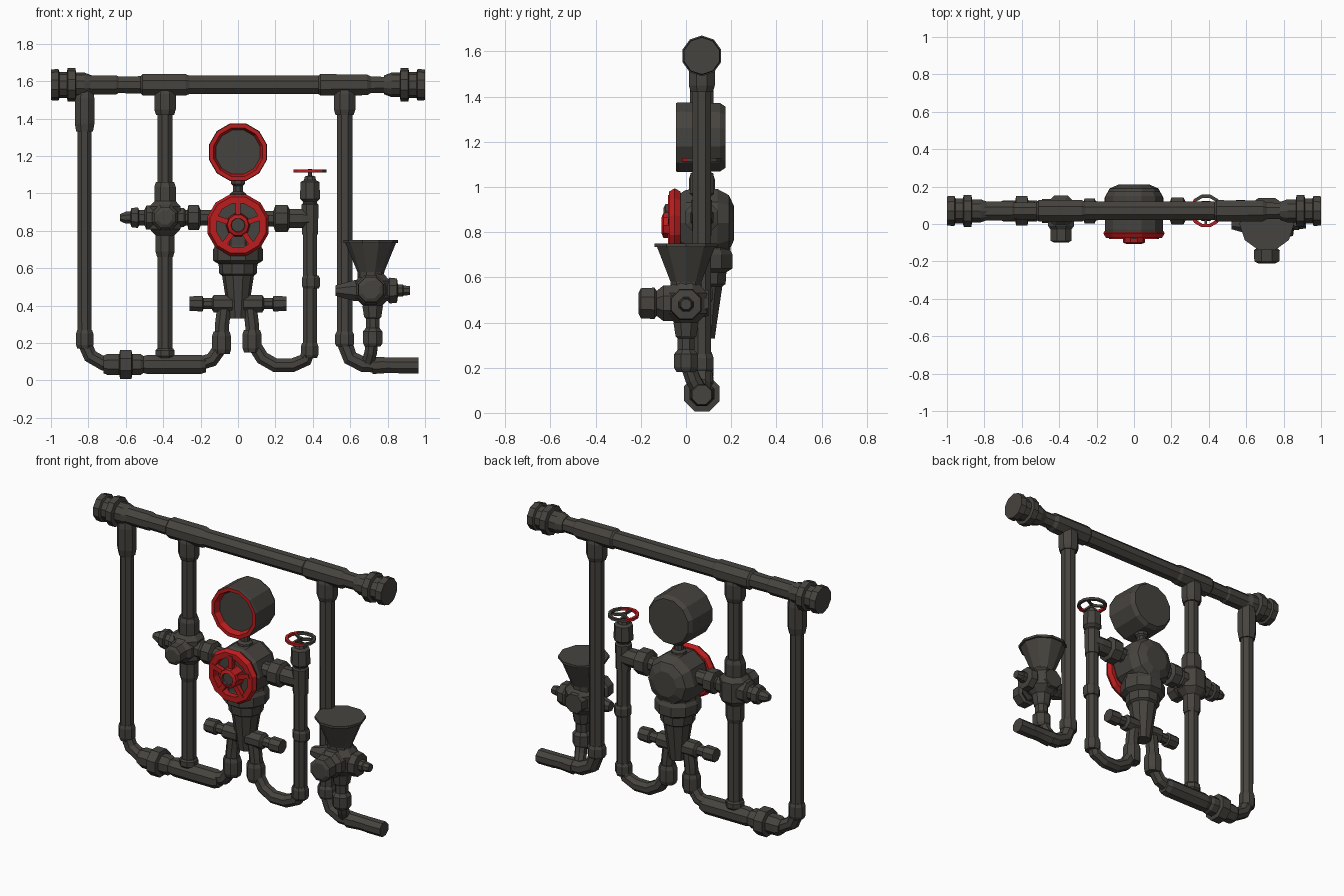
import bpy, bmesh, math
from mathutils import Vector


def material(name, rgb):
    m = bpy.data.materials.new(name)
    m.diffuse_color = (*rgb, 1)
    return m


IRON = material("dark iron", (0.062, 0.057, 0.049))
RED = material("red paint", (0.5, 0.012, 0.013))
Y = 0.07  # common plane of the pipework


def loft(name, rings, sides=8, closed=False, red=()):
    """Skin rings of (centre, normal, radius); bands listed in red are painted."""
    bm = bmesh.new()
    loops = []
    for c, n, r in rings:
        n = Vector(n).normalized()
        u = Vector((0, 0, 1)) if abs(n.y) > 0.9 else Vector((0, 1, 0))
        u = (u - n * u.dot(n)).normalized()
        v = n.cross(u)
        loops.append([bm.verts.new(Vector(c) + r * (math.cos(a) * u + math.sin(a) * v))
                      for a in (2 * math.pi * (k + 0.5) / sides for k in range(sides))])
    count = len(loops)
    for i in range(count if closed else count - 1):
        a, b = loops[i], loops[(i + 1) % count]
        for k in range(sides):
            j = (k + 1) % sides
            f = bm.faces.new((a[k], a[j], b[j], b[k]))
            f.material_index = 1 if i in red else 0
    if not closed:
        bm.faces.new(loops[0])
        bm.faces.new(loops[-1])
    bmesh.ops.recalc_face_normals(bm, faces=bm.faces)
    me = bpy.data.meshes.new(name)
    bm.to_mesh(me)
    bm.free()
    me.materials.append(IRON)
    me.materials.append(RED)
    ob = bpy.data.objects.new(name, me)
    bpy.context.collection.objects.link(ob)
    return ob


def turned(name, origin, axis, profile, **kw):
    """Turned part: profile of (distance along axis, radius)."""
    axis = Vector(axis)
    return loft(name, [(Vector(origin) + axis * t, axis, r) for t, r in profile], **kw)


def pipe(name, points, r, **kw):
    """Bent pipe through points (x, z) or (x, y, z)."""
    p = [Vector(q) if len(q) == 3 else Vector((q[0], Y, q[1])) for q in points]
    rings = []
    for i, c in enumerate(p):
        d = Vector()
        if i:
            d += (c - p[i - 1]).normalized()
        if i < len(p) - 1:
            d += (p[i + 1] - c).normalized()
        rings.append((c, d, r))
    return loft(name, rings, **kw)


def collar(name, x, z0, z1, r):
    h = z1 - z0
    turned(name, (x, Y, z0), (0, 0, 1), [(0, r * 0.85), (h * 0.2, r), (h * 0.8, r), (h, r * 0.85)])


X, YA, Z = (1, 0, 0), (0, 1, 0), (0, 0, 1)

# Header pipe along the top, with sleeves and end flanges
turned("header_pipe", (0, Y, 1.58), X, [
    (-0.85, 0.05), (-0.8, 0.055), (-0.65, 0.055), (-0.64, 0.048), (-0.52, 0.05), (-0.51, 0.062),
    (-0.28, 0.062), (-0.26, 0.053), (0.43, 0.053), (0.44, 0.062), (0.69, 0.06),
    (0.71, 0.048), (0.85, 0.045)])
for s, side in ((-1, "left"), (1, "right")):
    turned("end_flange_" + side, (0, Y, 1.58), (s, 0, 0), [
        (0.78, 0.05), (0.82, 0.065), (0.865, 0.065), (0.87, 0.09), (0.91, 0.09), (0.915, 0.07),
        (0.955, 0.07), (0.96, 0.085), (1.0, 0.082)], sides=10)

# Left loop: down, round the bottom and up to the centre
pipe("left_loop_pipe", [(-0.82, 1.55), (-0.82, 0.2), (-0.79, 0.13), (-0.72, 0.09),
                        (-0.22, 0.085), (-0.14, 0.11), (-0.09, 0.18), (-0.085, 0.3), (-0.07, 0.42)], 0.041)
collar("left_top_collar", -0.82, 1.33, 1.55, 0.057)
collar("left_bottom_collar", -0.82, 0.17, 0.27, 0.05)
turned("pipe_union", (-0.6, Y, 0.085), X, [
    (-0.12, 0.05), (-0.1, 0.06), (-0.035, 0.06), (-0.03, 0.085), (0.03, 0.085), (0.035, 0.06),
    (0.08, 0.06), (0.1, 0.045)])
turned("bottom_tee", (-0.34, Y, 0.085), X, [(-0.18, 0.045), (-0.14, 0.056), (0.14, 0.056), (0.17, 0.045)])
collar("centre_left_collar", -0.088, 0.14, 0.26, 0.055)

# Second riser with its valve
pipe("valve_riser", [(-0.39, 1.55), (-0.39, 0.09)], 0.043)
collar("riser_top_collar", -0.39, 1.42, 1.56, 0.062)
collar("riser_upper_collar", -0.39, 0.93, 1.06, 0.062)
collar("riser_lower_collar", -0.39, 0.66, 0.8, 0.055)
collar("riser_bottom_collar", -0.39, 0.12, 0.17, 0.055)
turned("valve_body", (-0.39, Y, 0.87), Z, [(-0.1, 0.05), (-0.06, 0.09), (0.06, 0.09), (0.1, 0.05)])
turned("valve_stem", (-0.39, Y, 0.87), (-1, 0, 0), [
    (0, 0.07), (0.1, 0.07), (0.11, 0.045), (0.14, 0.045), (0.145, 0.06), (0.18, 0.055),
    (0.185, 0.035), (0.21, 0.035), (0.24, 0.02)])
turned("valve_bonnet", (-0.39, Y, 0.87), (0, -1, 0), [
    (0, 0.075), (0.08, 0.075), (0.1, 0.06), (0.16, 0.06), (0.17, 0.04)])
turned("valve_outlet", (-0.39, Y, 0.87), X, [
    (0, 0.06), (0.1, 0.055), (0.11, 0.045), (0.12, 0.045), (0.125, 0.072), (0.18, 0.072),
    (0.19, 0.045), (0.28, 0.045)])

# Central regulator: drum, skirt and tapered sump
turned("regulator_drum", (0, 0, 0.84), YA, [
    (-0.03, 0.135), (0.0, 0.155), (0.14, 0.158), (0.19, 0.13), (0.212, 0.08)], sides=10)
turned("regulator_skirt", (0, 0.08, 0), Z, [
    (0.62, 0.1), (0.64, 0.133), (0.7, 0.133), (0.72, 0.122), (0.86, 0.12)], sides=10)
turned("tapered_sump", (0, 0.08, 0), Z, [
    (0.33, 0.05), (0.4, 0.06), (0.56, 0.085), (0.57, 0.1), (0.64, 0.105)], sides=10)
turned("gauge_neck", (0, Y, 0), Z, [(0.95, 0.05), (1.0, 0.045), (1.01, 0.028), (1.04, 0.028),
                                    (1.05, 0.04), (1.09, 0.04)])

# Gauge with a red bezel
turned("pressure_gauge", (0, 0, 1.22), YA, [
    (-0.01, 0.122), (-0.045, 0.135), (-0.045, 0.157), (-0.03, 0.16), (0.15, 0.157), (0.175, 0.14)],
    sides=12, red=(0, 1))

# Large red handwheel on the drum
wheel_at = (0, 0, 0.83)
turned("handwheel_rim", wheel_at, YA, [(-0.075, 0.12), (-0.075, 0.155), (-0.05, 0.17), (-0.025, 0.155),
                                       (-0.025, 0.12)], sides=12, closed=True, red=range(5))
turned("handwheel_hub", wheel_at, YA, [(-0.095, 0.036), (-0.108, 0.038), (-0.1, 0.058), (-0.03, 0.065)],
       sides=10, red=(1, 2))
for i in range(5):
    a = math.pi / 2 + i * math.tau / 5
    d = Vector((math.cos(a), 0, math.sin(a)))
    c = Vector((0, -0.065, 0.83))
    loft("handwheel_spoke", [(c + d * 0.045, d, 0.02), (c + d * 0.135, d, 0.02)], sides=4, red=(0,))

# Small arms either side of the sump
for s, side in ((-1, "left"), (1, "right")):
    turned("sump_arm_" + side, (0, Y, 0.41), (s, 0, 0), [
        (0.03, 0.05), (0.13, 0.05), (0.14, 0.032), (0.185, 0.032), (0.19, 0.045), (0.26, 0.042)])

# Right loop: from the centre round to the small hand valve
pipe("right_loop_pipe", [(0.06, 0.42), (0.075, 0.3), (0.08, 0.2), (0.13, 0.12), (0.2, 0.08),
                         (0.29, 0.08), (0.36, 0.11), (0.385, 0.18), (0.385, 1.0)], 0.04)
collar("centre_right_collar", 0.075, 0.15, 0.27, 0.055)
collar("right_elbow_collar", 0.383, 0.12, 0.2, 0.05)
collar("right_mid_collar", 0.39, 0.49, 0.56, 0.052)
turned("right_branch", (0, Y, 0.865), X, [
    (0.1, 0.045), (0.19, 0.045), (0.2, 0.078), (0.265, 0.078), (0.275, 0.055), (0.34, 0.055), (0.4, 0.045)])
turned("hand_valve_bonnet", (0.385, Y, 0), Z, [
    (0.78, 0.045), (0.94, 0.05), (0.95, 0.035), (0.97, 0.058), (1.06, 0.055), (1.07, 0.035),
    (1.09, 0.03), (1.095, 0.012), (1.13, 0.012)])

# Small handwheel, its paint worn off one half
rim = turned("small_handwheel_rim", (0.385, Y, 1.12), Z, [
    (-0.008, 0.072), (-0.008, 0.09), (0.008, 0.09), (0.008, 0.072)], sides=12, closed=True)
for f in rim.data.polygons:
    f.material_index = int(f.center.x - 0.385 + f.center.y - Y < -0.02)
for i in range(3):
    a = 0.5 + i * math.tau / 3
    d = Vector((math.cos(a), math.sin(a), 0))
    c = Vector((0.385, Y, 1.12))
    loft("small_handwheel_spoke", [(c, d, 0.011), (c + d * 0.078, d, 0.009)], sides=4)

# Right riser and drain outlet
pipe("right_riser", [(0.57, 1.55), (0.57, 0.2), (0.6, 0.12), (0.67, 0.085), (0.9, 0.08)], 0.045)
collar("right_riser_top_collar", 0.57, 1.42, 1.56, 0.062)
collar("right_riser_bottom_collar", 0.57, 0.18, 0.26, 0.055)
turned("drain_outlet", (0, Y, 0.08), X, [(0.72, 0.05), (0.85, 0.04), (0.86, 0.046), (0.965, 0.046)])

# Funnel and its cock
pipe("funnel_drain", [(0.72, 0, 0.45), (0.72, 0.0, 0.24), (0.71, 0.03, 0.15), (0.69, Y, 0.08)], 0.036)
turned("funnel_drain_nut", (0.72, 0.0, 0), Z, [(0.18, 0.045), (0.2, 0.057), (0.26, 0.057), (0.28, 0.04),
                                               (0.33, 0.04), (0.34, 0.05), (0.4, 0.06)])
turned("funnel", (0.71, 0, 0), Z, [(0.5, 0.07), (0.58, 0.072), (0.6, 0.08), (0.735, 0.135),
                                   (0.735, 0.146), (0.75, 0.146)], sides=10)
turned("cock_body", (0.72, 0, 0.485), Z, [(-0.09, 0.05), (-0.045, 0.1), (0.045, 0.1), (0.09, 0.06)])
turned("cock_plug", (0.71, 0, 0.485), (0, -1, 0), [
    (-0.1, 0.06), (0.0, 0.085), (0.1, 0.085), (0.13, 0.06), (0.14, 0.075), (0.2, 0.072), (0.21, 0.05)])
turned("cock_handle", (0.72, 0, 0.48), X, [
    (-0.2, 0.03), (-0.15, 0.045), (-0.1, 0.06), (0.08, 0.06), (0.09, 0.075), (0.13, 0.07),
    (0.135, 0.035), (0.16, 0.035), (0.165, 0.03), (0.2, 0.025)])
